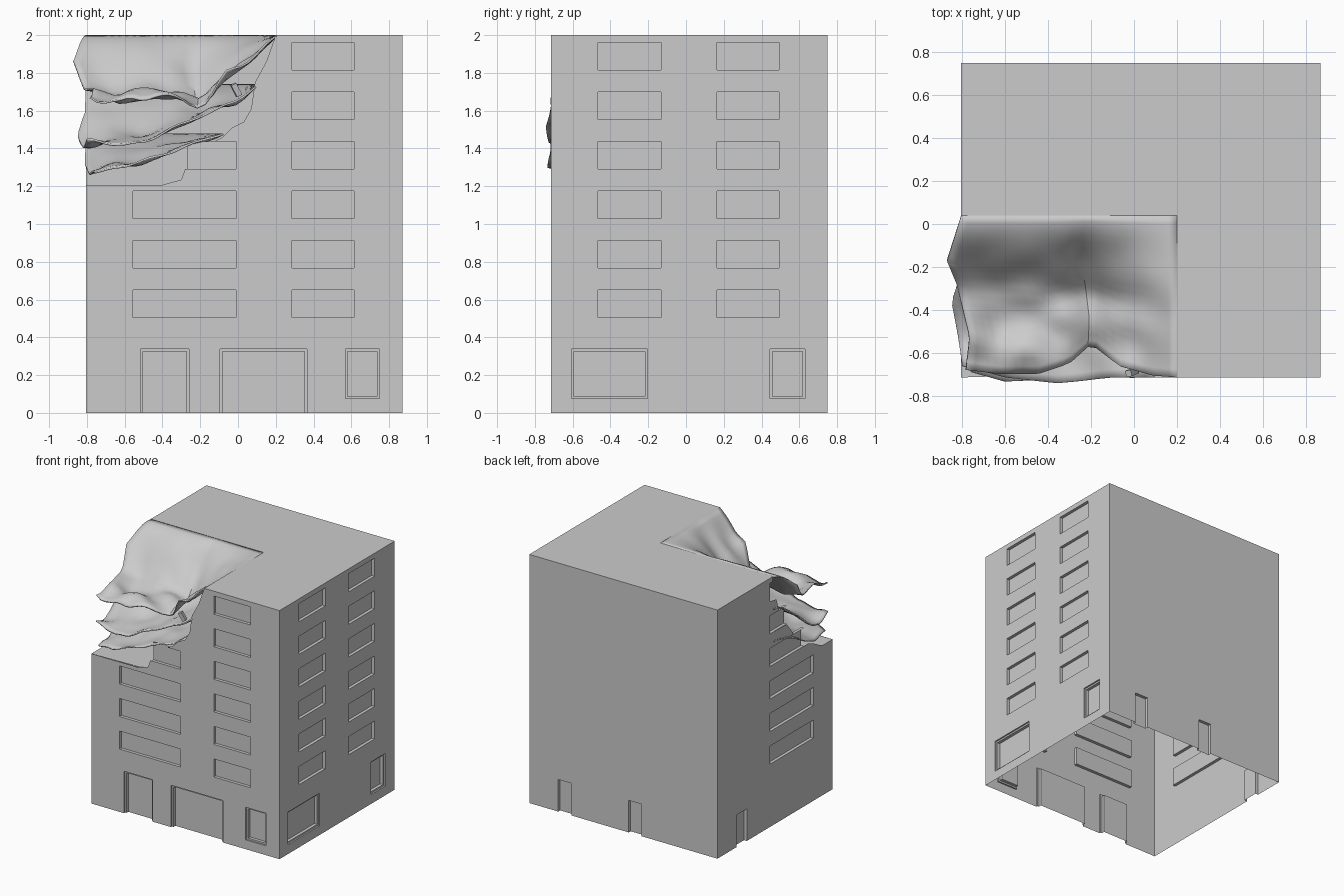
import bpy, bmesh, math
from mathutils import Vector, noise
from mathutils.geometry import tessellate_polygon

if "Cube" in bpy.data.objects:
    bpy.data.objects.remove(bpy.data.objects["Cube"])

X0, X1, Y0, Y1, H = -0.805, 0.87, -0.715, 0.75, 2.0
ROWS = [(0.505 + 0.262 * i, 0.65 + 0.262 * i) for i in range(6)]


def finish(name, bm, outward=None, smooth=False):
    bmesh.ops.remove_doubles(bm, verts=bm.verts, dist=1e-5)
    bmesh.ops.recalc_face_normals(bm, faces=bm.faces)
    if outward:
        if sum(f.normal.dot(outward) * f.calc_area() for f in bm.faces) < 0:
            bmesh.ops.reverse_faces(bm, faces=bm.faces)
    me = bpy.data.meshes.new(name)
    bm.to_mesh(me)
    bm.free()
    ob = bpy.data.objects.new(name, me)
    bpy.context.collection.objects.link(ob)
    if smooth:
        bpy.context.view_layer.objects.active = ob
        ob.select_set(True)
        bpy.ops.object.shade_smooth_by_angle(angle=math.radians(40))
        ob.select_set(False)
    return ob


def quad(bm, pts):
    bm.faces.new([bm.verts.new(p) for p in pts])


def corners(r):
    a, b, lo, hi = r
    return [(a, lo), (b, lo), (b, hi), (a, hi)]


def recess(bm, P, r, framed=False, skip=()):
    """Set-back opening; framed ones have a border step; skip = open sides."""
    def ring(c1, d1, c2, d2):
        for k in range(4):
            if k not in skip:
                m = (k + 1) % 4
                quad(bm, [P(*c1[k], d1), P(*c1[m], d1), P(*c2[m], d2), P(*c2[k], d2)])
    c, d = corners(r), 0.0
    if framed:
        a, b, lo, hi = r
        inner = corners((a + .013, b - .013, lo if 0 in skip else lo + .013, hi - .013))
        ring(c, 0, c, .012)
        ring(c, .012, inner, .012)
        c, d = inner, .012
    ring(c, d, c, d + .025)
    quad(bm, [P(*q, d + .025) for q in c])


def wall(name, P, u0, u1, top, windows, framed, doors, outward, partial=(), frame_doors=True):
    bm = bmesh.new()
    outline = [(u0, 0)]
    for a, b, lo, hi in sorted(doors):
        outline += [(a, 0), (a, hi), (b, hi), (b, 0)]
    outline += [(u1, 0)] + top
    loops = [outline] + [corners(r) for r in windows + framed]
    flat = [p for lp in loops for p in lp]
    verts = [bm.verts.new(P(u, z, 0)) for u, z in flat]
    for t in tessellate_polygon([[Vector((u, z, 0)) for u, z in lp] for lp in loops]):
        if len(set(t)) == 3:
            bm.faces.new([verts[i] for i in t])
    for r in windows:
        recess(bm, P, r)
    for r in framed:
        recess(bm, P, r, True)
    for r in doors:
        recess(bm, P, r, frame_doors, (0,))
    for r, skip in partial:
        recess(bm, P, r, False, skip)
    finish(name, bm, Vector(outward))


# Front wall with torn upper left corner
wall("front_wall", lambda u, z, d: (u, Y0 + d, z), X0, X1,
     [(X1, H), (0.2, H), (0.15, 1.86), (0.09, 1.75), (0.07, 1.61), (0.03, 1.54),
      (-0.03, 1.51), (-0.08, 1.46), (-0.13, 1.436), (-0.01, 1.436), (-0.01, 1.291),
      (-0.28, 1.291), (-0.3, 1.235), (-0.4, 1.207), (X0, 1.205)],
     [(0.285, 0.613, *z) for z in ROWS] + [(-0.555, -0.01, *z) for z in ROWS[:3]],
     [(0.568, 0.75, 0.075, 0.337)],
     [(-0.515, -0.26, 0, 0.337), (-0.095, 0.365, 0, 0.337)], (0, -1, 0),
     [((-0.27, -0.01, 1.291, 1.436), (2, 3))])

# Right wall
wall("right_wall", lambda u, z, d: (X1 - d, u, z), Y0, Y1, [(Y1, H), (Y0, H)],
     [(a, b, *z) for z in ROWS for a, b in ((-0.465, -0.133), (0.163, 0.493))],
     [(-0.605, -0.205, 0.075, 0.337), (0.445, 0.63, 0.075, 0.337)], [], (1, 0, 0))

# Back wall
wall("back_wall", lambda u, z, d: (u, Y1 - d, z), X0, X1, [(X1, H), (X0, H)], [], [],
     [(-0.13, -0.015, 0, 0.258), (0.495, 0.612, 0, 0.258)], (0, 1, 0), frame_doors=False)

# Left wall with torn front corner
wall("left_wall", lambda u, z, d: (X0 + d, u, z), Y0, Y1,
     [(Y1, H), (0.04, H), (0.05, 1.96), (0.08, 1.96), (0.08, 1.815), (0.0, 1.8),
      (-0.03, 1.7), (0.08, 1.698), (0.08, 1.553), (-0.13, 1.55), (-0.22, 1.436),
      (0.08, 1.436), (0.08, 1.291), (-0.4, 1.291), (-0.48, 1.26), (-0.58, 1.205), (Y0, 1.205)],
     [(-0.47, 0.08, *z) for z in ROWS[:3]], [],
     [(0.377, 0.506, 0, 0.258)], (-1, 0, 0),
     [((-0.35, 0.08, 1.291, 1.436), (3,)), ((-0.13, 0.08, 1.553, 1.698), (3,))],
     frame_doors=False)

# Intact roof
bm = bmesh.new()
quad(bm, [(X0, 0.04, H), (X1, 0.04, H), (X1, Y1, H), (X0, Y1, H)])
quad(bm, [(0.2, Y0, H), (X1, Y0, H), (X1, 0.04, H), (0.2, 0.04, H)])
finish("roof", bm, Vector((0, 0, 1)))

# Exposed floor at the bottom of the damage
bm = bmesh.new()
quad(bm, [(X0, Y0, 1.205), (0.2, Y0 + .03, 1.205), (0.2, 0.2, 1.205), (X0, 0.2, 1.205)])
finish("exposed_floor", bm, Vector((0, 0, 1)))


def sample(pts, t):
    """Piecewise linear lookup of (key, values...)"""
    for a, b in zip(pts, pts[1:]):
        if t <= b[0]:
            k = max(0, (t - a[0]) / (b[0] - a[0]))
            return [p + (q - p) * k for p, q in zip(a[1:], b[1:])]
    return list(pts[-1][1:])


def sagging_slab(name, top, back, front, left, reach, seed, rough, n=26, m=20):
    """Loft from a flat back edge to a torn, drooping front edge"""
    bm = bmesh.new()
    xa, xb = front[0][0], front[-1][0]
    rows = []
    for j in range(m + 1):
        t = j / m
        k = min(1, t / reach)
        k = k * k * (3 - 2 * k)
        xl = sample(left, t)[0]
        row = []
        for i in range(n + 1):
            s = i / n
            yf, zf = sample(front, xa + (xb - xa) * s)
            x = xl + (xb - xl) * s
            y = back + (yf - back) * t
            z = top + (zf - top) * k
            w = k * min(1, 4 * (1 - s))
            z += rough * w * noise.noise(Vector((x * 6, y * 6, seed)))
            row.append(bm.verts.new((x, y, z)))
        rows.append(row)
    for ra, rb in zip(rows, rows[1:]):
        for i in range(n):
            bm.faces.new((ra[i], rb[i], rb[i + 1], ra[i + 1]))
    ob = finish(name, bm, Vector((0, 0, 1)), True)
    mod = ob.modifiers.new("thickness", "SOLIDIFY")
    mod.thickness, mod.offset = 0.01, -1


# Collapsed roof corner and the two storeys hanging below it
sagging_slab("sagging_roof", H, 0.04,
             [(-0.78, -0.68, 1.70), (-0.62, -0.70, 1.65), (-0.45, -0.70, 1.69), (-0.3, -0.65, 1.68),
              (-0.2, -0.56, 1.65), (-0.07, -0.66, 1.78), (0.08, -0.705, 1.9), (0.2, Y0, H)],
             [(0, X0), (0.3, -0.87), (0.45, -0.825), (0.78, -0.765), (1, -0.78)], 0.62, 3.1, 0.07)
sagging_slab("sagging_upper_floor", 1.74, 0.04,
             [(-0.8, -0.66, 1.44), (-0.6, -0.715, 1.43), (-0.36, -0.742, 1.5),
              (-0.1, -0.715, 1.6), (0.0, -0.715, 1.65), (0.09, Y0, 1.73)],
             [(0, X0), (0.4, -0.81), (0.58, -0.85), (0.8, -0.82), (1, -0.8)], 0.8, 7.7, 0.05)
sagging_slab("sagging_lower_floor", 1.48, 0.04,
             [(-0.76, -0.69, 1.27), (-0.6, -0.735, 1.30), (-0.4, -0.72, 1.37),
              (-0.2, Y0, 1.44), (-0.08, Y0, 1.48)],
             [(0, X0), (0.6, -0.81), (1, -0.76)], 0.9, 12.3, 0.04)

# Broken window frame fragment
bm = bmesh.new()
bmesh.ops.create_cube(bm, size=1)
bmesh.ops.scale(bm, vec=(0.03, 0.03, 0.07), verts=bm.verts)
frag = finish("frame_fragment", bm)
frag.location, frag.rotation_euler = (-0.01, -0.69, 1.71), (0.1, -0.5, 0.2)
